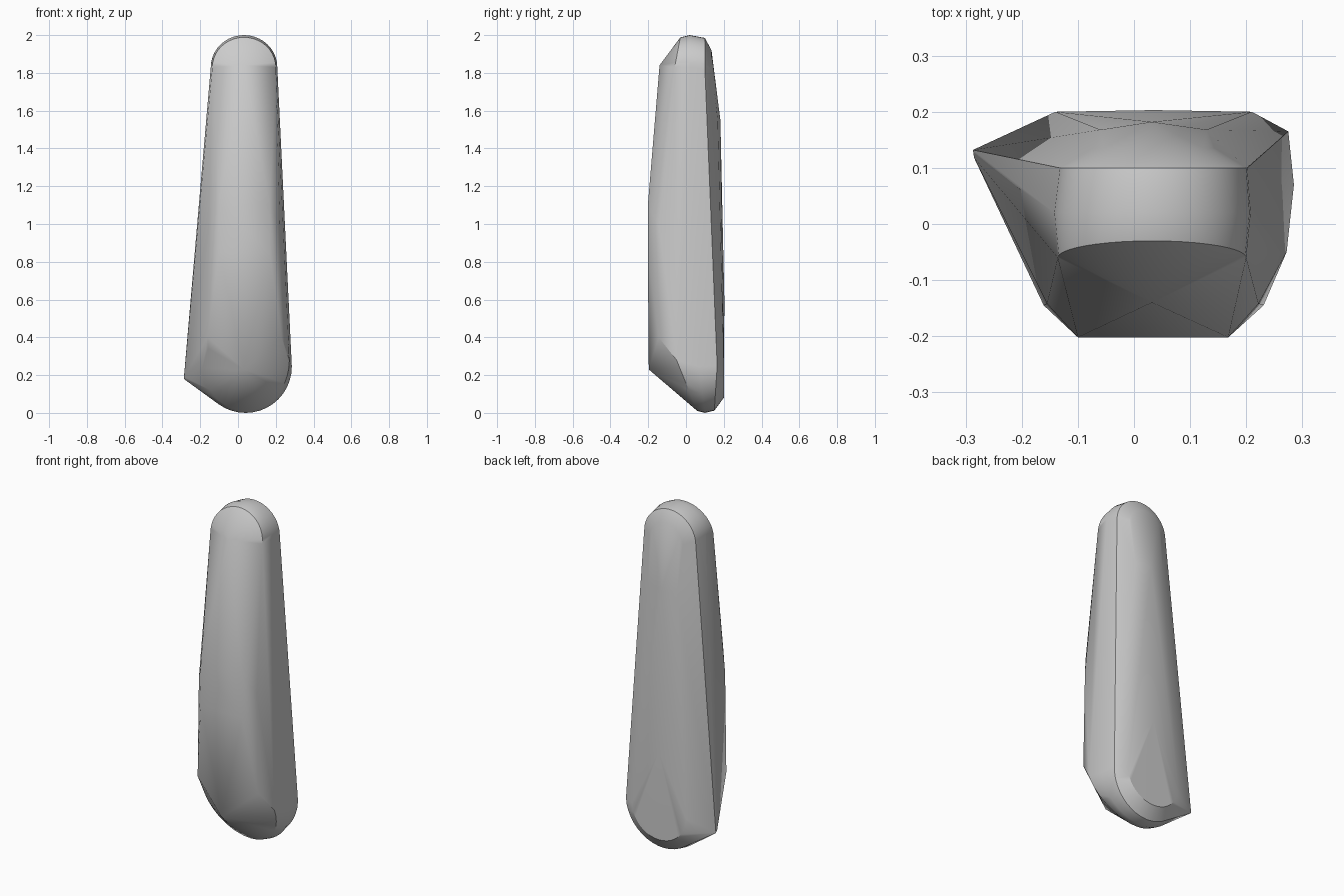
import bpy, bmesh
from math import sin, cos, pi, radians

cube = bpy.data.objects.get("Cube")
if cube:
    bpy.data.objects.remove(cube)

stone = bpy.data.materials.new("plain grey")
stone.use_nodes = True
grey = (0.6, 0.6, 0.6, 1)
stone.diffuse_color = grey
stone.node_tree.nodes["Principled BSDF"].inputs["Base Color"].default_value = grey

bm = bmesh.new()


def arc(cx, cz, rx, rz, y_side, y_tip, steps=20):
    """Half ellipse of points; rz > 0 curves up, rz < 0 curves down."""
    for i in range(steps + 1):
        a = pi * i / steps
        y = y_side + (y_tip - y_side) * sin(a)
        bm.verts.new((cx + rx * cos(a), y, cz + rz * sin(a)))


# Rounded upper end, front to back
arc(0.032, 1.83, 0.168, 0.158, -0.06, -0.03)
arc(0.032, 1.83, 0.176, 0.170, 0.02, 0.02)
arc(0.034, 1.82, 0.168, 0.165, 0.10, 0.10)
arc(0.035, 1.80, 0.110, 0.120, 0.135, 0.135)

# Rounded lower end, front to back
arc(0.035, 0.40, 0.196, -0.375, -0.145, 0.05)
arc(0.040, 0.28, 0.232, -0.270, -0.05, 0.06)
arc(0.040, 0.245, 0.245, -0.245, 0.07, 0.10)
arc(0.040, 0.25, 0.235, -0.238, 0.165, 0.15)
arc(0.035, 0.25, 0.175, -0.170, 0.20, 0.20)

# Front facets
for z in (0.85, 1.10):
    for x in (-0.10, 0.168):
        bm.verts.new((x, -0.202, z))
bm.verts.new((0.032, -0.14, 1.84))
bm.verts.new((0.032, -0.197, 0.23))
for x in (-0.155, 0.222):
    bm.verts.new((x, -0.142, 0.98))

# Back facets
for x, y, z in ((0.032, 0.182, 1.55), (-0.06, 0.168, 1.55),
                (0.13, 0.168, 1.55), (0.035, 0.203, 0.6)):
    bm.verts.new((x, y, z))

# Pointed corner low on the right side
bm.verts.new((-0.287, 0.132, 0.18))
bm.verts.new((-0.285, 0.118, 0.19))

# Wrap everything in one faceted skin
hull = bmesh.ops.convex_hull(bm, input=bm.verts[:])
loose = {g for g in hull["geom_interior"] + hull["geom_unused"]
         if isinstance(g, bmesh.types.BMVert)}
bmesh.ops.delete(bm, geom=list(loose), context="VERTS")
bmesh.ops.recalc_face_normals(bm, faces=bm.faces[:])

mesh = bpy.data.meshes.new("long_stone")
bm.to_mesh(mesh)
bm.free()
mesh.materials.append(stone)
body = bpy.data.objects.new("long_stone", mesh)
bpy.context.collection.objects.link(body)

bpy.ops.object.select_all(action="DESELECT")
body.select_set(True)
bpy.context.view_layer.objects.active = body
bpy.ops.object.shade_smooth_by_angle(angle=radians(30))
